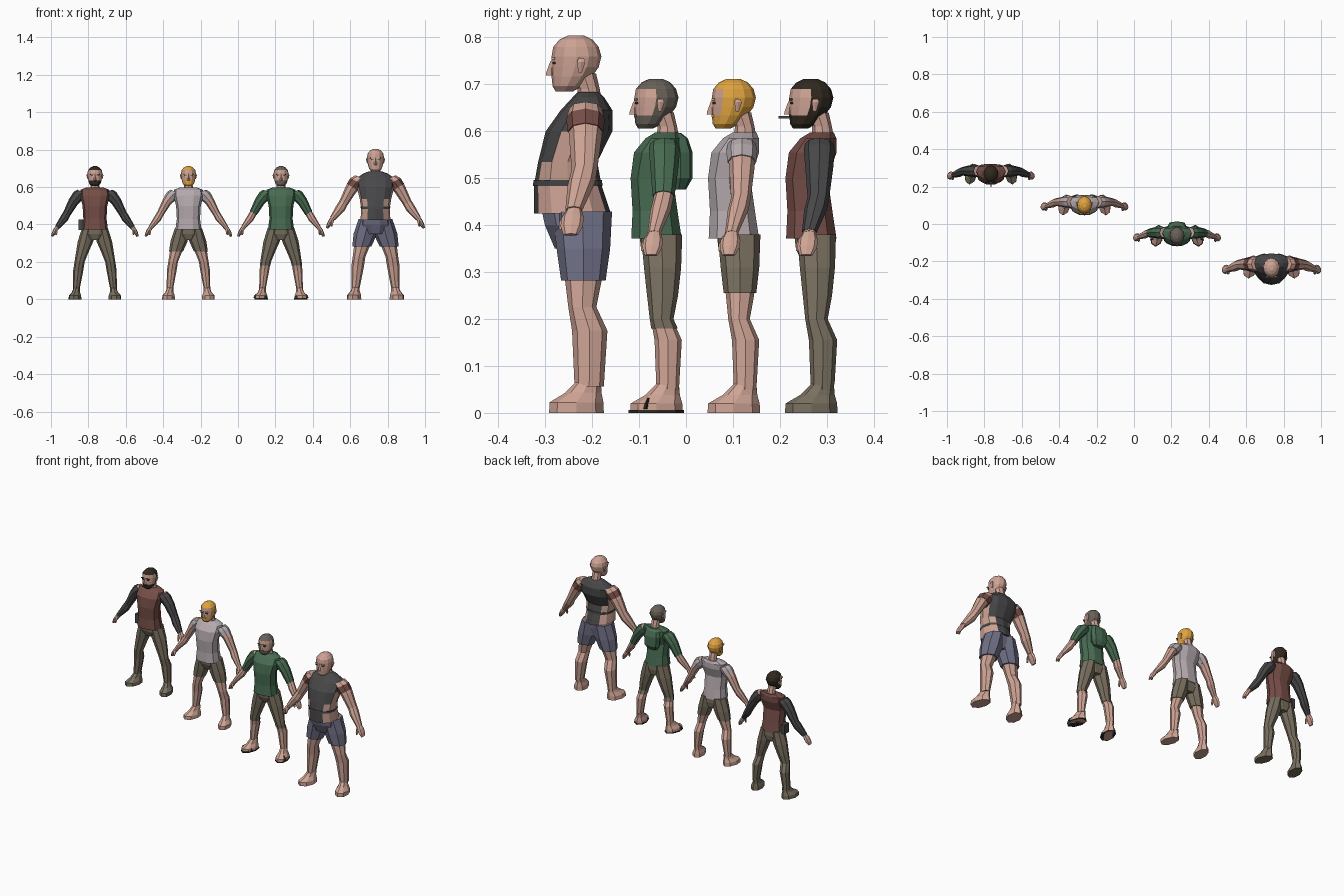
import bpy, bmesh, math
from mathutils import Vector

if "Cube" in bpy.data.objects:
    bpy.data.objects.remove(bpy.data.objects["Cube"])

COLORS = {
    "skin": (0.62, 0.37, 0.30), "khaki": (0.19, 0.16, 0.115),
    "red_brown": (0.18, 0.075, 0.062), "dark_grey": (0.065, 0.065, 0.068),
    "pale_lilac": (0.47, 0.41, 0.43), "green": (0.065, 0.15, 0.085),
    "blue_grey": (0.16, 0.16, 0.24), "blond": (0.75, 0.37, 0.05),
    "dark_hair": (0.03, 0.022, 0.014), "grey_hair": (0.14, 0.12, 0.10)}
MATS = {}
for name, c in COLORS.items():
    MATS[name] = bpy.data.materials.new(name)
    MATS[name].diffuse_color = (*c, 1)

POS, SCALE = Vector((0, 0, 0)), 1.0   # placement of the figure being built


def loft(name, rings, mat, n=8, side=1, k=None, power=1.0, shear=0.0):
    """Skin rings (x, y, z, rx, ry[, tilt]); mat is a name or rule(centre, normal)."""
    k = SCALE if k is None else k
    bm = bmesh.new()
    loops = []
    for x, y, z, rx, ry, *t in rings:
        t = math.radians(t[0]) if t else 0
        loop = []
        for i in range(n):
            a = 2 * math.pi * i / n
            c, s = math.cos(a), math.sin(a)
            c = math.copysign(abs(c) ** power, c) * rx
            s = math.copysign(abs(s) ** power, s) * ry
            px = x + c * math.cos(t) - (y + s) * shear
            loop.append(bm.verts.new((px * side, y + s, z + c * math.sin(t))))
        loops.append(loop)
    for a, b in zip(loops, loops[1:]):
        for i in range(n):
            j = (i + 1) % n
            bm.faces.new((a[i], a[j], b[j], b[i]))
    bm.faces.new(loops[0])
    bm.faces.new(loops[-1])
    bmesh.ops.recalc_face_normals(bm, faces=bm.faces)
    me = bpy.data.meshes.new(name)
    if callable(mat):
        names = []
        for f in bm.faces:
            m = mat(f.calc_center_median(), f.normal)
            if m not in names:
                names.append(m)
            f.material_index = names.index(m)
    else:
        names = [mat]
    for m in names:
        me.materials.append(MATS[m])
    bmesh.ops.scale(bm, vec=(k, k, k), verts=bm.verts)
    bm.to_mesh(me)
    bm.free()
    ob = bpy.data.objects.new(name, me)
    ob.location = POS
    bpy.context.collection.objects.link(ob)
    return ob


def box(name, c, s, mat, k=None):
    """Box from centre and size, as a four-sided loft."""
    r = math.sqrt(0.5)
    ob = loft(name, [(0, 0, -s[2] / 2, r, r), (0, 0, s[2] / 2, r, r)], mat, 4, k=1)
    k = SCALE if k is None else k
    for v in ob.data.vertices:
        x, y = (v.co.x + v.co.y) * r, (v.co.y - v.co.x) * r
        v.co = Vector((c[0] + x * s[0], c[1] + y * s[1], c[2] + v.co.z)) * k
    return ob


def cut(rings, top, bottom, f):
    """The piece of a limb between two heights, thickened by f."""
    def at(z):
        for a, b in zip(rings, rings[1:]):
            if a[2] >= z >= b[2]:
                w = (a[2] - z) / (a[2] - b[2])
                return tuple(p + (q - p) * w for p, q in zip(a, b))
        return rings[0] if z > rings[0][2] else rings[-1]
    part = [at(top)] + [r for r in rings if bottom < r[2] < top] + [at(bottom)]
    return [(r[0], r[1], r[2], r[3] * f, r[4] * f, *r[5:]) for r in part]


ARM = [(.068, .014, .574, .026, .027, 25), (.085, .014, .558, .030, .030, 30),
       (.115, .014, .522, .025, .027, 33), (.150, .012, .458, .019, .021, 33),
       (.165, .006, .432, .020, .022, 33), (.203, -.008, .382, .012, .014, 33)]
HAND = [(.200, -.007, .386, .011, .013, 33), (.212, -.010, .368, .012, .021, 33),
        (.221, -.012, .352, .010, .021, 25), (.229, -.014, .336, .006, .014, 20)]
THUMB = [(.203, -.020, .376, .007, .008), (.205, -.030, .358, .006, .006),
         (.206, -.032, .345, .004, .004)]
LEG = [(.035, .008, .380, .033, .040), (.050, .010, .310, .040, .036),
       (.068, .010, .250, .032, .030), (.082, .008, .200, .026, .023),
       (.089, .022, .155, .026, .029), (.100, .021, .050, .017, .024)]
FOOT = [(.100, .021, .062, .017, .024), (.103, .010, .038, .022, .037),
        (.106, -.003, .020, .033, .055), (.106, -.003, 0, .034, .056)]
TORSO = [(0, -.003, .372, .070, .056), (0, -.006, .430, .062, .050),
         (0, -.013, .500, .066, .047), (0, .000, .555, .080, .053),
         (0, .012, .585, .078, .040), (0, .020, .598, .045, .026)]
PELVIS = [(0, .002, .400, .060, .046), (0, .006, .350, .072, .044),
          (0, .010, .318, .040, .034)]
BIG_TORSO = [(0, -.012, .425, .080, .082), (0, -.022, .485, .076, .072),
             (0, -.022, .535, .084, .063), (0, .002, .600, .100, .071),
             (0, .018, .645, .104, .055), (0, .022, .672, .066, .034),
             (0, .022, .684, .034, .022)]
BIG_PELVIS = [(0, -.010, .445, .074, .074), (0, -.006, .400, .084, .068),
              (0, .000, .350, .060, .052)]
HEAD = [(0, -.026, .606, .018, .016), (0, -.020, .616, .029, .028),
        (0, -.012, .634, .035, .038), (0, -.006, .652, .038, .045),
        (0, -.003, .672, .040, .047), (0, -.004, .690, .037, .043),
        (0, -.004, .704, .025, .031), (0, -.004, .712, .010, .014)]


def head(hair, back_from):
    def rule(c, nrm):
        if hair and (c.z > .686 or (c.y > back_from and c.z > .632)
                     or (c.z < .634 and c.y < .012)):
            return hair
        return "skin"
    loft("head", HEAD, rule, 12)
    loft("neck", [(0, .022, .580, .028, .024), (0, .020, .610, .023, .021),
                  (0, .010, .640, .024, .024)], "skin")
    loft("nose", [(0, -.050, .636, .008, .011), (0, -.050, .642, .007, .010),
                  (0, -.049, .664, .004, .003)], "skin", 4)
    for s in (-1, 1):
        loft("ear", [(.037, .004, .642, .003, .004), (.041, .006, .662, .004, .009),
                     (.040, .006, .669, .003, .006)], "skin", 6, s)
        box("eye", (s * .016, -.0455, .660), (.012, .006, .004), "dark_hair")
        box("eyebrow", (s * .017, -.047, .668), (.018, .007, .004), hair or "skin")
    if hair:
        box("moustache", (0, -.047, .633), (.028, .008, .005), hair)


def limbs(top, sleeve_z, bottom, hem_z, fat=1.0, loose=1.1, foot="skin", narrow=1.0):
    arm = [(r[0], r[1], r[2], r[3] * fat, r[4] * fat, r[5]) for r in ARM]
    leg = [(r[0] * narrow, r[1], r[2], r[3] * fat, r[4] * fat) for r in LEG]
    feet = [(r[0] * narrow, r[1], r[2], r[3], r[4] * (2 - fat) ** .5) for r in FOOT]
    for s in (-1, 1):
        loft("arm", arm, "skin", side=s)
        if top:
            loft("sleeve", cut(arm, .58, sleeve_z, 1.1), top, side=s)
        loft("hand", HAND, "skin", side=s)
        loft("thumb", THUMB, "skin", 5, s)
        loft("leg", leg, foot, side=s)
        loft("trouser_leg", cut(leg, .38, hem_z, loose), bottom, side=s)
        loft("foot", feet, foot, side=s, shear=.15)


def figure(x, y, scale=1.0):
    global POS, SCALE
    POS, SCALE = Vector((x, y, 0)), scale


# Man with dark hair, long sleeves and long trousers
figure(-.765, .27)
loft("shirt", TORSO, "red_brown", 10, power=.85)
loft("trouser_seat", PELVIS, "khaki", 10)
limbs("dark_grey", .385, "khaki", .06, loose=1.04, foot="khaki")
head("dark_hair", 0)
box("cigarette", (0, -.060, .630), (.006, .026, .006), "dark_grey")
box("hip_pouch", (-.076, .002, .398), (.022, .040, .055), "dark_grey")

# Blond man with short sleeves and shorts
figure(-.265, .105)
loft("shirt", TORSO, "pale_lilac", 10, power=.85)
loft("trouser_seat", PELVIS, "khaki", 10)
limbs("pale_lilac", .535, "khaki", .255, loose=1.14)
head("blond", -.02)

# Grey-haired man with half sleeves, pack and sandals
figure(.23, -.06)
loft("shirt", TORSO, "green", 10, power=.85)
loft("trouser_seat", PELVIS, "khaki", 10)
limbs("green", .462, "khaki", .18, loose=1.1)
head("grey_hair", 0)
loft("back_pack", [(0, .045, .476, .030, .015), (0, .048, .500, .046, .026),
                   (0, .048, .555, .050, .026), (0, .044, .585, .042, .020),
                   (0, .040, .596, .030, .010)], "green", 8, power=.7)
for s in (-1, 1):
    loft("sandal_sole", [(.106, -.003, 0, .036, .059), (.106, -.003, .006, .036, .059)],
         "dark_hair", side=s, shear=.15)
    loft("sandal_strap", [(.108, -.026, .008, .035, .010), (.108, -.024, .020, .032, .010),
                          (.107, -.020, .032, .019, .010)], "dark_hair", 6, s, shear=.15)

# Big bald man with open-sided vest and blue shorts
figure(.735, -.23, 1.13)


def vest(c, nrm):
    side_gap = abs(nrm.x) > .60 and c.z < .61
    return "skin" if side_gap else "dark_grey"


loft("torso_and_vest", BIG_TORSO, vest, 12, k=1, power=.9)
loft("vest_side_band", [(0, -.022, .484, .078, .074), (0, -.022, .496, .080, .073)],
     "dark_grey", 12, k=1, power=.9)
loft("shorts_seat", BIG_PELVIS, "blue_grey", 10, k=1)
limbs(None, 0, "blue_grey", .250, fat=1.15, loose=1.22, narrow=.95)
for s in (-1, 1):
    loft("arm_band", cut(ARM, .556, .530, 1.22), "red_brown", side=s)
head(None, 0)

for m in bpy.data.materials:
    if m.users and not m.is_grease_pencil:
        m.use_nodes = True
        m.node_tree.nodes["Principled BSDF"].inputs["Base Color"].default_value = m.diffuse_color
